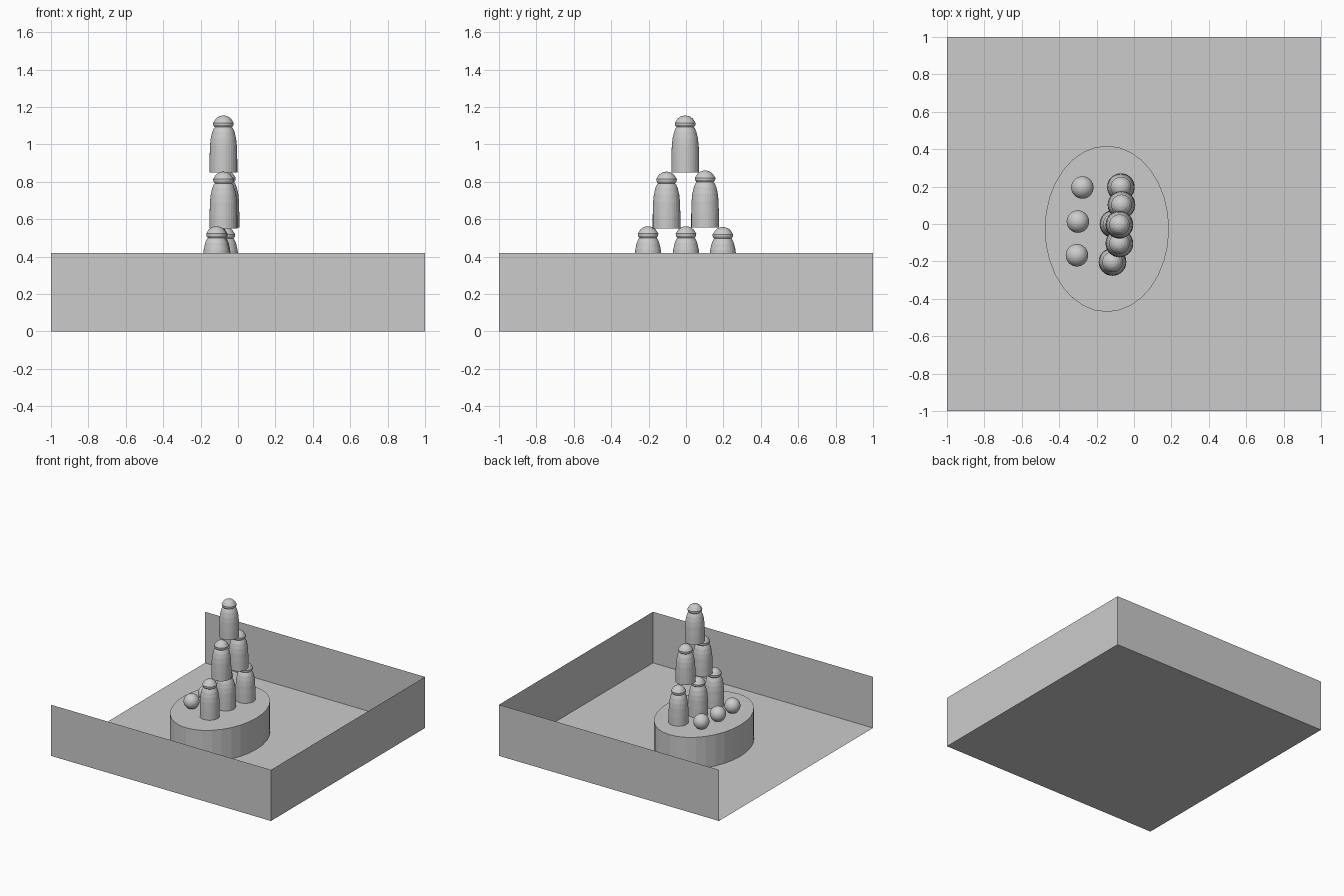
import bpy, bmesh, math

if "Cube" in bpy.data.objects:
    bpy.data.objects.remove(bpy.data.objects["Cube"])

grey = bpy.data.materials.new("plain grey")
grey.diffuse_color = (0.6, 0.6, 0.6, 1)
grey.use_nodes = True
grey.node_tree.nodes["Principled BSDF"].inputs["Base Color"].default_value = grey.diffuse_color


def add_object(name, bm, location=(0, 0, 0), smooth=False):
    mesh = bpy.data.meshes.new(name)
    for f in bm.faces:
        f.smooth = smooth
    bm.to_mesh(mesh)
    bm.free()
    mesh.materials.append(grey)
    obj = bpy.data.objects.new(name, mesh)
    obj.location = location
    bpy.context.collection.objects.link(obj)
    return obj


def lathe(profile, sides):
    """Closed solid of revolution from (radius, height) points."""
    bm = bmesh.new()
    rings = [[bm.verts.new((r * math.cos(2 * math.pi * i / sides),
                            r * math.sin(2 * math.pi * i / sides), z))
              for i in range(sides)] for r, z in profile]
    for low, high in zip(rings, rings[1:]):
        for i in range(sides):
            j = (i + 1) % sides
            bm.faces.new((low[i], low[j], high[j], high[i]))
    bm.faces.new(rings[0][::-1])
    bm.faces.new(rings[-1])
    return bm


# Booth: thin floor with three walls, open on top and on the left
bm = bmesh.new()
bmesh.ops.create_cube(bm, size=2)
for v in bm.verts:
    v.co.z = 0.42 if v.co.z > 0 else 0
bm.normal_update()
bmesh.ops.delete(bm, geom=[f for f in bm.faces if f.normal.z > 0.5 or f.normal.x < -0.5],
                 context='FACES')
add_object("booth_floor_and_walls", bm)

# Oval stand
stand_top = 0.257
stand = add_object("oval_stand", lathe([(1, 0), (1, stand_top)], 32), (-0.145, -0.026, 0))
stand.scale = (0.332, 0.444, 1)

# Bottles stacked 3-2-1
body = [(0.074, 0), (0.074, 0.07), (0.072, 0.14), (0.068, 0.18), (0.060, 0.215),
        (0.051, 0.236), (0.046, 0.241)]
cap = [(0.046, 0.241), (0.054, 0.252), (0.055, 0.264), (0.050, 0.272), (0.040, 0.287),
       (0.027, 0.297), (0.013, 0.302), (0.003, 0.303)]
spots = [(-0.115, -0.203, 0.259), (-0.11, 0.0, 0.259), (-0.07, 0.197, 0.255),
         (-0.078, -0.104, 0.551), (-0.067, 0.102, 0.557), (-0.078, -0.004, 0.851)]
for n, spot in enumerate(spots, 1):
    add_object(f"bottle_{n}", lathe(body + cap[1:], 32), spot)

# Throwing balls
for n, (x, y) in enumerate([(-0.276, 0.195), (-0.300, 0.013), (-0.305, -0.167)], 1):
    bm = bmesh.new()
    bmesh.ops.create_uvsphere(bm, u_segments=32, v_segments=16, radius=0.06)
    add_object(f"ball_{n}", bm, (x, y, stand_top + 0.06), smooth=True)
